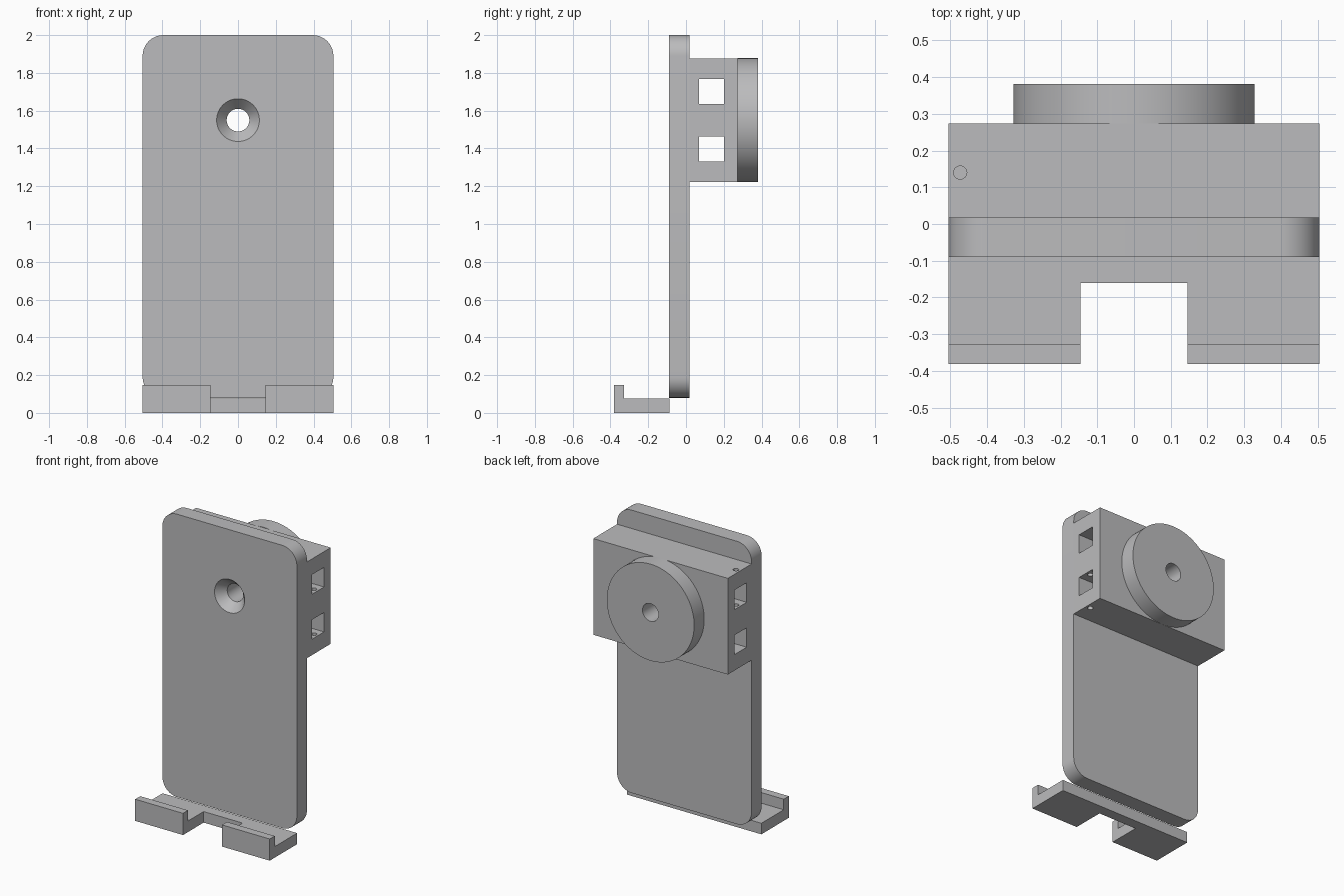
import bpy, bmesh, math
from mathutils import Matrix

if "Cube" in bpy.data.objects:
    bpy.data.objects.remove(bpy.data.objects["Cube"])

HOLE_Z = 1.55          # height of the mounting hole and disc

grey = bpy.data.materials.new("light grey")
grey.diffuse_color = (0.5, 0.5, 0.51, 1)
grey.use_nodes = True
grey.node_tree.nodes["Principled BSDF"].inputs["Base Color"].default_value = grey.diffuse_color


def finish(name, bm):
    bmesh.ops.recalc_face_normals(bm, faces=bm.faces)
    me = bpy.data.meshes.new(name)
    bm.to_mesh(me)
    bm.free()
    ob = bpy.data.objects.new(name, me)
    bpy.context.collection.objects.link(ob)
    me.materials.append(grey)
    return ob


def prism(name, pts, axis, lo, hi):
    """Extrude a 2D outline along x (y, z points), y (x, z) or z (x, y)."""
    place = {"x": lambda a, b: (lo, a, b), "y": lambda a, b: (a, lo, b),
             "z": lambda a, b: (a, b, lo)}[axis]
    bm = bmesh.new()
    face = bm.faces.new([bm.verts.new(place(a, b)) for a, b in pts])
    ext = bmesh.ops.extrude_face_region(bm, geom=[face])
    d = hi - lo
    move = {"x": (d, 0, 0), "y": (0, d, 0), "z": (0, 0, d)}[axis]
    bmesh.ops.translate(bm, vec=move,
                        verts=[v for v in ext["geom"] if isinstance(v, bmesh.types.BMVert)])
    return finish(name, bm)


def box(name, x, y, z):
    return prism(name, [(x[0], y[0]), (x[1], y[0]), (x[1], y[1]), (x[0], y[1])], "z", *z)


def cone(name, axis, lo, hi, a, b, r1, r2, n=64):
    """Cylinder or cone along y (centre x, z) or z (centre x, y)."""
    bm = bmesh.new()
    bmesh.ops.create_cone(bm, cap_ends=True, segments=n, radius1=r1, radius2=r2, depth=hi - lo)
    mid = (lo + hi) / 2
    if axis == "y":
        bm.transform(Matrix.Translation((a, mid, b)) @ Matrix.Rotation(-math.pi / 2, 4, "X"))
    else:
        bm.transform(Matrix.Translation((a, b, mid)))
    return finish(name, bm)


def activate(ob):
    bpy.ops.object.select_all(action="DESELECT")
    ob.select_set(True)
    bpy.context.view_layer.objects.active = ob


def cut(ob, cutters):
    activate(ob)
    for c in cutters:
        c.hide_render = True
        m = ob.modifiers.new("cut", "BOOLEAN")
        m.operation, m.solver, m.object = "DIFFERENCE", "EXACT", c
        bpy.ops.object.modifier_apply(modifier=m.name)
    for c in cutters:
        bpy.data.objects.remove(c)


# Back plate with rounded corners
W, Z0, Z1, R = 0.505, 0.08, 2.0, 0.11
outline = []
for k, (cx, cz) in enumerate([(W - R, Z1 - R), (R - W, Z1 - R), (R - W, Z0 + R), (W - R, Z0 + R)]):
    for i in range(13):
        t = math.pi / 2 * (k + i / 12)
        outline.append((cx + R * math.cos(t), cz + R * math.sin(t)))
plate = prism("back_plate", outline, "y", -0.09, 0.018)

# Rear housing block and round mounting disc
block = box("rear_block", (-W, W), (0.018, 0.273), (1.222, 1.875))
disc = cone("mounting_disc", "y", 0.273, 0.381, 0, HOLE_Z, 0.328, 0.328, 96)

# Central through hole, countersunk at the front
for part in (plate, block, disc):
    cut(part, [cone("bore", "y", -0.5, 0.5, 0, HOLE_Z, 0.06, 0.06)])
cut(plate, [cone("countersink", "y", -0.10, -0.03, 0, HOLE_Z, 0.122, 0.06)])

# Square tunnels through the block, and pin holes at opposite ends
cut(block, [box("tunnel", (-1, 1), (0.07, 0.202), z) for z in ((1.33, 1.462), (1.635, 1.768))])
cut(block, [cone("pin_hole", "z", 1.4, 2, -0.473, 0.14, 0.018, 0.018, 24),
            cone("pin_hole", "z", 1.1, 1.7, 0.473, 0.14, 0.018, 0.018, 24)])

# Bottom tray with a front lip and a central notch
tray = prism("bottom_tray", [(-0.381, 0), (-0.087, 0), (-0.087, 0.075), (-0.327, 0.075),
                             (-0.327, 0.147), (-0.381, 0.147)], "x", -W, W)
cut(tray, [box("notch", (-0.146, 0.146), (-0.5, -0.16), (-0.1, 0.3))])

# Smooth the round surfaces, keep the edges sharp
for part in (plate, block, disc, tray):
    activate(part)
    bpy.ops.object.shade_smooth_by_angle(angle=math.radians(30))
